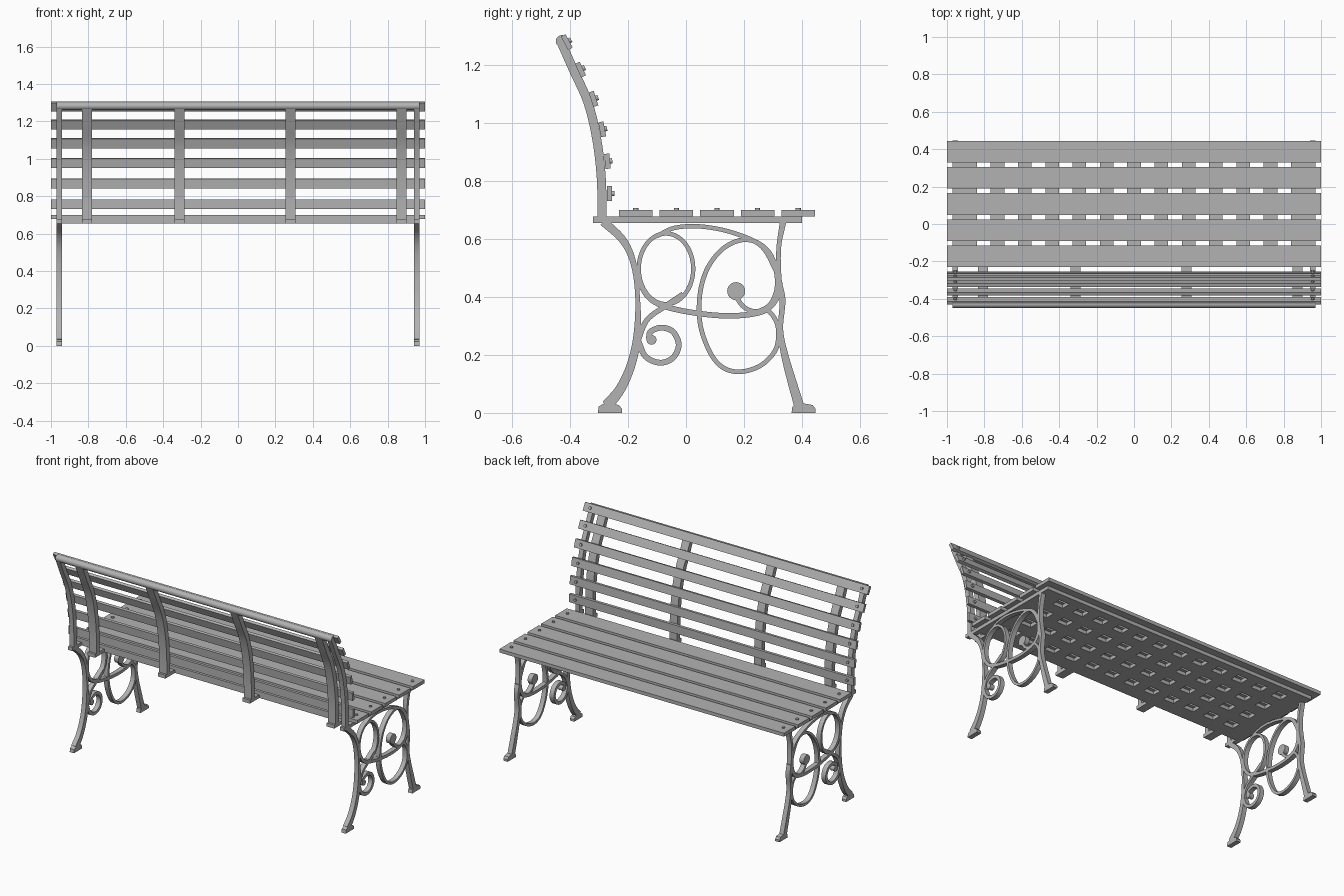
import bpy, bmesh, math
from mathutils import Vector

cube = bpy.data.objects.get("Cube")
if cube:
    bpy.data.objects.remove(cube, do_unlink=True)

grey = bpy.data.materials.new("grey")
grey.use_nodes = True
grey.diffuse_color = (0.45, 0.45, 0.45, 1)
grey.node_tree.nodes["Principled BSDF"].inputs["Base Color"].default_value = (0.45, 0.45, 0.45, 1)


def finish(name, bm, smooth=False):
    bmesh.ops.recalc_face_normals(bm, faces=bm.faces)
    mesh = bpy.data.meshes.new(name)
    bm.to_mesh(mesh)
    bm.free()
    obj = bpy.data.objects.new(name, mesh)
    bpy.context.collection.objects.link(obj)
    mesh.materials.append(grey)
    if smooth:
        bpy.ops.object.select_all(action='DESELECT')
        obj.select_set(True)
        bpy.context.view_layer.objects.active = obj
        bpy.ops.object.shade_smooth_by_angle(angle=math.radians(35))
    return obj


def box(name, center, size, tilt=0):
    bm = bmesh.new()
    bmesh.ops.create_cube(bm, size=1)
    bmesh.ops.scale(bm, vec=size, verts=bm.verts)
    obj = finish(name, bm)
    obj.location = center
    obj.rotation_euler.x = tilt
    return obj


def cylinder(name, center, radius, depth, rotation, sides=12):
    bm = bmesh.new()
    bmesh.ops.create_cone(bm, cap_ends=True, segments=sides, radius1=radius, radius2=radius, depth=depth)
    obj = finish(name, bm, True)
    obj.location = center
    obj.rotation_euler = rotation
    return obj


def spline(points, steps=6):
    """Catmull-Rom through (y, z, width) points."""
    p = [Vector(q) for q in points]
    p = [2 * p[0] - p[1]] + p + [2 * p[-1] - p[-2]]
    out = []
    for a, b, c, d in zip(p, p[1:], p[2:], p[3:]):
        for i in range(steps):
            t = i / steps
            out.append(0.5 * (2 * b + (c - a) * t + (2 * a - 5 * b + 4 * c - d) * t * t
                              + (3 * b - a - 3 * c + d) * t ** 3))
    return out + [p[-2]]


def ribbon(name, x, points, depth=0.03, closed=False):
    """Flat bar following a side-on path, with varying width."""
    path = points if closed else spline(points)
    n = len(path)
    bm = bmesh.new()
    rings = []
    for i, q in enumerate(path):
        a = path[(i - 1) % n] if closed else path[max(i - 1, 0)]
        b = path[(i + 1) % n] if closed else path[min(i + 1, n - 1)]
        side = Vector((a[1] - b[1], b[0] - a[0])).normalized() * q[2] / 2
        rings.append([bm.verts.new((x + dx * depth / 2, q[0] + s * side.x, q[1] + s * side.y))
                      for dx, s in ((-1, -1), (1, -1), (1, 1), (-1, 1))])
    for i in range(n if closed else n - 1):
        r, t = rings[i], rings[(i + 1) % n]
        for k in range(4):
            bm.faces.new((r[k], r[(k + 1) % 4], t[(k + 1) % 4], t[k]))
    if not closed:
        bm.faces.new(rings[0])
        bm.faces.new(rings[-1])
    return finish(name, bm, True)


def even(width, *pairs):
    return [(y, z, width) for y, z in pairs]


def foot(name, x, y):
    """Half-round toe on a flat sole."""
    bm = bmesh.new()
    outline = [(y - 0.043, 0), (y + 0.04, 0), (y + 0.04, 0.014), (y + 0.03, 0.027),
               (y + 0.01, 0.031), (y - 0.02, 0.034), (y - 0.04, 0.022)]
    face = bm.faces.new([bm.verts.new((x - 0.015, a, b)) for a, b in outline])
    new = bmesh.ops.extrude_face_region(bm, geom=[face])["geom"]
    bmesh.ops.translate(bm, vec=(0.03, 0, 0), verts=[v for v in new if isinstance(v, bmesh.types.BMVert)])
    finish(name, bm)


POST = even(0.031, (-0.29, 0.66), (-0.292, 0.806), (-0.308, 0.945),
            (-0.339, 1.073), (-0.387, 1.18), (-0.428, 1.273))
SIDE_X = 0.955

# Cast iron side frames
for label, x in (("right", -SIDE_X), ("left", SIDE_X)):
    ribbon(label + "_back_post", x, POST)
    box(label + "_seat_bar", (x, 0.04, 0.666), (0.03, 0.72, 0.022))
    ribbon(label + "_rear_leg", x, [
        (-0.285, 0.66, 0.03), (-0.217, 0.595, 0.026), (-0.181, 0.515, 0.02), (-0.167, 0.40, 0.016),
        (-0.168, 0.27, 0.026), (-0.188, 0.17, 0.03), (-0.225, 0.085, 0.034), (-0.272, 0.025, 0.04)])
    ribbon(label + "_front_leg", x, [
        (0.335, 0.66, 0.022), (0.32, 0.57, 0.016), (0.32, 0.46, 0.02), (0.333, 0.39, 0.02),
        (0.326, 0.29, 0.018), (0.338, 0.21, 0.024), (0.362, 0.12, 0.03), (0.39, 0.025, 0.034)])
    foot(label + "_rear_foot", x, -0.261)
    foot(label + "_front_foot", x, 0.407)
    oval = [(-0.069 + 0.094 * math.cos(a), 0.497 + 0.122 * math.sin(a), 0.015)
            for a in (math.tau * i / 40 for i in range(40))]
    ribbon(label + "_oval", x, oval, closed=True)
    ribbon(label + "_top_arch", x, even(
        0.015, (-0.10, 0.61), (-0.04, 0.638), (0.05, 0.643), (0.16, 0.622), (0.26, 0.575), (0.315, 0.48)))
    ribbon(label + "_large_scroll", x, even(
        0.016, (0.17, 0.405), (0.20, 0.365), (0.245, 0.35), (0.295, 0.38), (0.315, 0.45),
        (0.295, 0.54), (0.245, 0.588), (0.185, 0.595), (0.12, 0.56), (0.07, 0.49), (0.047, 0.40),
        (0.05, 0.30), (0.085, 0.205), (0.13, 0.155), (0.19, 0.142), (0.26, 0.165), (0.31, 0.22),
        (0.318, 0.29), (0.30, 0.335), (0.27, 0.362)))
    ribbon(label + "_cross_bar", x, even(
        0.019, (-0.165, 0.46), (-0.13, 0.40), (-0.07, 0.366), (0.05, 0.342), (0.17, 0.335),
        (0.27, 0.352), (0.315, 0.40), (0.325, 0.45)))
    ribbon(label + "_brace", x, even(
        0.018, (-0.165, 0.25), (-0.135, 0.32), (-0.075, 0.366), (-0.01, 0.41)))
    ribbon(label + "_small_scroll", x, even(
        0.02, (-0.165, 0.25), (-0.14, 0.195), (-0.09, 0.173), (-0.045, 0.19), (-0.025, 0.235),
        (-0.045, 0.28), (-0.085, 0.294), (-0.122, 0.28), (-0.128, 0.255)))
    for y, z, r in ((0.173, 0.42, 0.031), (-0.119, 0.252, 0.017)):
        cylinder(label + "_scroll_ball", (x, y, z), r, 0.03, (0, math.pi / 2, 0), 24)

# Intermediate back supports with their feet under the seat
for i, x in enumerate((-0.807, -0.313, 0.281, 0.874)):
    ribbon(f"back_support_{i + 1}", x, POST, depth=0.053)
    box(f"support_foot_{i + 1}", (x, -0.26, 0.666), (0.053, 0.12, 0.022))

# Perforated seat pan
SEAT_Y = [-0.173 + 0.14 * i for i in range(5)]
pitch = 0.146
xs = [-0.94] + [(i - 5.5) * pitch + s * pitch / 4 for i in range(12) for s in (-1, 1)] + [0.94]
ys = [-0.225] + [y + 0.07 + s * 0.03 for y in SEAT_Y[:-1] for s in (-1, 1)] + [0.40]
bm = bmesh.new()
grid = [[bm.verts.new((x, y, 0.677)) for y in ys] for x in xs]
for i in range(len(xs) - 1):
    for j in range(len(ys) - 1):
        if not (i % 2 and j % 2):
            bm.faces.new((grid[i][j], grid[i + 1][j], grid[i + 1][j + 1], grid[i][j + 1]))
pan = finish("seat_pan", bm)
solid = pan.modifiers.new("thickness", 'SOLIDIFY')
solid.thickness = 0.022
solid.offset = -1

# Seat slats and their bolts
for i, y in enumerate(SEAT_Y):
    box(f"seat_slat_{i + 1}", (0, y, 0.689), (2, 0.116, 0.022))
    for x in (-SIDE_X, SIDE_X):
        cylinder("seat_bolt", (x, y, 0.702), 0.009, 0.01, (0, 0, 0))

# Back slats and their bolts, following the curve of the posts
BACK = ((-0.264, 0.757, 0), (-0.271, 0.868, 5), (-0.289, 0.978, 11),
        (-0.319, 1.083, 18), (-0.364, 1.184, 25), (-0.411, 1.279, 28))
for i, (y, z, degrees) in enumerate(BACK):
    tilt = math.radians(degrees)
    box(f"back_slat_{i + 1}", (0, y, z), (2, 0.018, 0.052), tilt)
    for x in (-SIDE_X, SIDE_X):
        spot = (x, y + 0.01 * math.cos(tilt), z + 0.01 * math.sin(tilt))
        cylinder("back_bolt", spot, 0.009, 0.014, (tilt - math.pi / 2, 0, 0))

# Rounded top rail
cylinder("top_rail", (0, -0.428, 1.282), 0.021, 1.94, (0, math.pi / 2, 0), 24)
